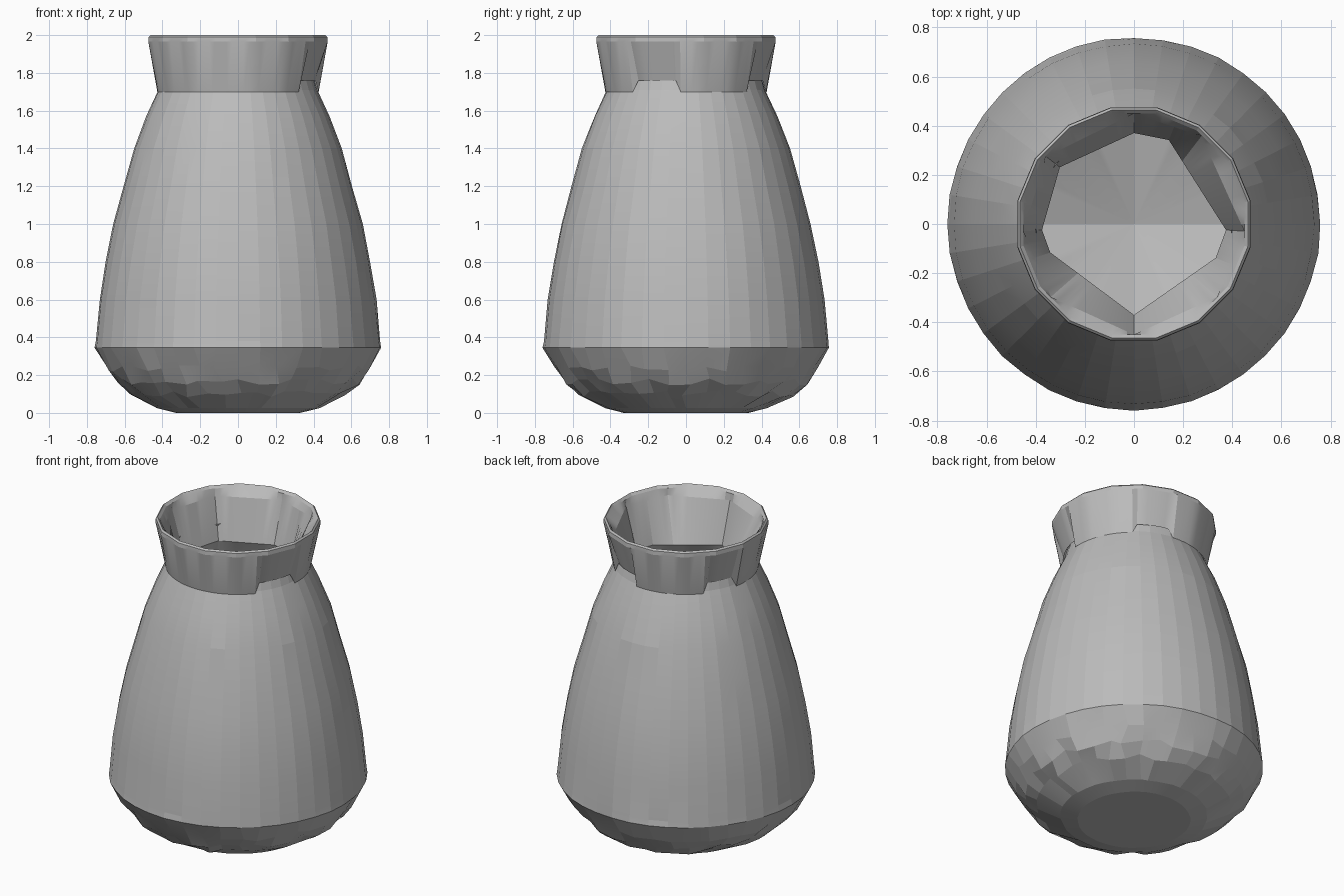
import bpy, bmesh, math, random
from math import radians, cos, sin, pi

random.seed(4)
cube = bpy.data.objects.get("Cube")
if cube:
    bpy.data.objects.remove(cube, do_unlink=True)

clay = bpy.data.materials.new("grey clay")
clay.use_nodes = True
clay.diffuse_color = (0.5, 0.5, 0.5, 1)
clay.node_tree.nodes["Principled BSDF"].inputs["Base Color"].default_value = (0.5, 0.5, 0.5, 1)


def polygon_radius(corners):
    """Radius by angle for a polygon given as (degrees, radius) corners."""
    pts = sorted((a % 360, r) for a, r in corners)

    def radius(deg):
        deg %= 360
        for i, (a0, r0) in enumerate(pts):
            a1, r1 = pts[(i + 1) % len(pts)]
            span, t = (a1 - a0) % 360, (deg - a0) % 360
            if t <= span:
                s, t = radians(span), radians(t)
                return r0 * r1 * sin(s) / (r0 * sin(t) + r1 * sin(s - t))
    return radius


def regular(sides, r):
    step = 360 / sides
    return polygon_radius([(step * (i + 0.5), r) for i in range(sides)])


def loft(name, rings, start=None, end=None):
    """Skin rings of points; start and end are optional heights of closing caps."""
    bm = bmesh.new()
    rows = [[bm.verts.new(p) for p in ring] for ring in rings]
    n = len(rows[0])
    for low, high in zip(rows, rows[1:]):
        for i in range(n):
            j = (i + 1) % n
            bm.faces.new((low[i], low[j], high[j], high[i]))
    for row, z, flip in ((rows[0], start, True), (rows[-1], end, False)):
        if z is not None:
            tip = bm.verts.new((0, 0, z))
            for i in range(n):
                a, b = row[i], row[(i + 1) % n]
                bm.faces.new((b, a, tip) if flip else (a, b, tip))
    mesh = bpy.data.meshes.new(name)
    bm.to_mesh(mesh)
    bm.free()
    mesh.materials.append(clay)
    obj = bpy.data.objects.new(name, mesh)
    bpy.context.collection.objects.link(obj)
    return obj


def select_smooth(obj, angle):
    bpy.ops.object.select_all(action='DESELECT')
    obj.select_set(True)
    bpy.context.view_layer.objects.active = obj
    bpy.ops.object.shade_smooth_by_angle(angle=radians(angle))


# Outer body: faceted bowl below, tapering wall above
profile = [(0.33, 0), (0.43, 0.025), (0.57, 0.1), (0.64, 0.165), (0.695, 0.235),
           (0.758, 0.345), (0.753, 0.38), (0.732, 0.6), (0.7, 0.8), (0.66, 1.0),
           (0.605, 1.2), (0.55, 1.4), (0.485, 1.57), (0.42, 1.71), (0.4, 1.78)]
SEG = 40
rings = []
for k, (r, z) in enumerate(profile):
    ring = []
    for i in range(SEG):
        bowl = 0 < k < 5
        wob = random.uniform(-1, 1)
        a = 2 * pi * (i + (0.25 * wob if bowl else 0)) / SEG
        rr = r + (0.005 * wob if bowl else 0.002 * wob)
        zz = z + (random.uniform(-0.018, 0.018) if bowl and k > 1 else 0)
        ring.append((rr * cos(a), rr * sin(a), zz))
    rings.append(ring)
body = loft("body", rings, start=0)
select_smooth(body, 6)

# Flared collar, rim, throat and hollow inside
STEPS = 96
angles = [360 * i / STEPS for i in range(STEPS)]
raised = [(-41, -5), (52, 80), (142, 165)]


def collar_foot(deg):
    high = any((deg - a) % 360 <= b - a for a, b in raised)
    return (0.413, 1.76) if high else (0.427, 1.70)


def ring_of(radius, z):
    return [(radius(d) * cos(radians(d)), radius(d) * sin(radians(d)), z) for d in angles]


foot = []
for d in angles:
    r, z = collar_foot(d)
    foot.append((r * cos(radians(d)), r * sin(radians(d)), z))

mouth = polygon_radius([(a, 0.45) for a in (90, 52.5, -3.75, -41.25, -90, -138.75, -176.25, 142.5)])
throat = polygon_radius([(90, 0.37), (67.5, 0.37), (-3.75, 0.375), (-22.5, 0.36),
                         (-90, 0.37), (-161.25, 0.36), (-176.25, 0.375), (142.5, 0.38)])
floor = polygon_radius([(a, 0.62) for a in (0, 90, 180, 270)])

collar = loft("collar_and_inside", [
    foot,
    ring_of(regular(16, 0.484), 1.965),
    ring_of(regular(16, 0.482), 1.99),
    ring_of(regular(16, 0.472), 2.0),
    ring_of(regular(16, 0.458), 1.985),
    ring_of(mouth, 1.94),
    ring_of(throat, 1.68),
    ring_of(regular(16, 0.48), 1.4),
    ring_of(regular(16, 0.66), 0.6),
    ring_of(regular(16, 0.68), 0.38),
    ring_of(floor, 0.25),
], end=0.1)
select_smooth(collar, 15)
